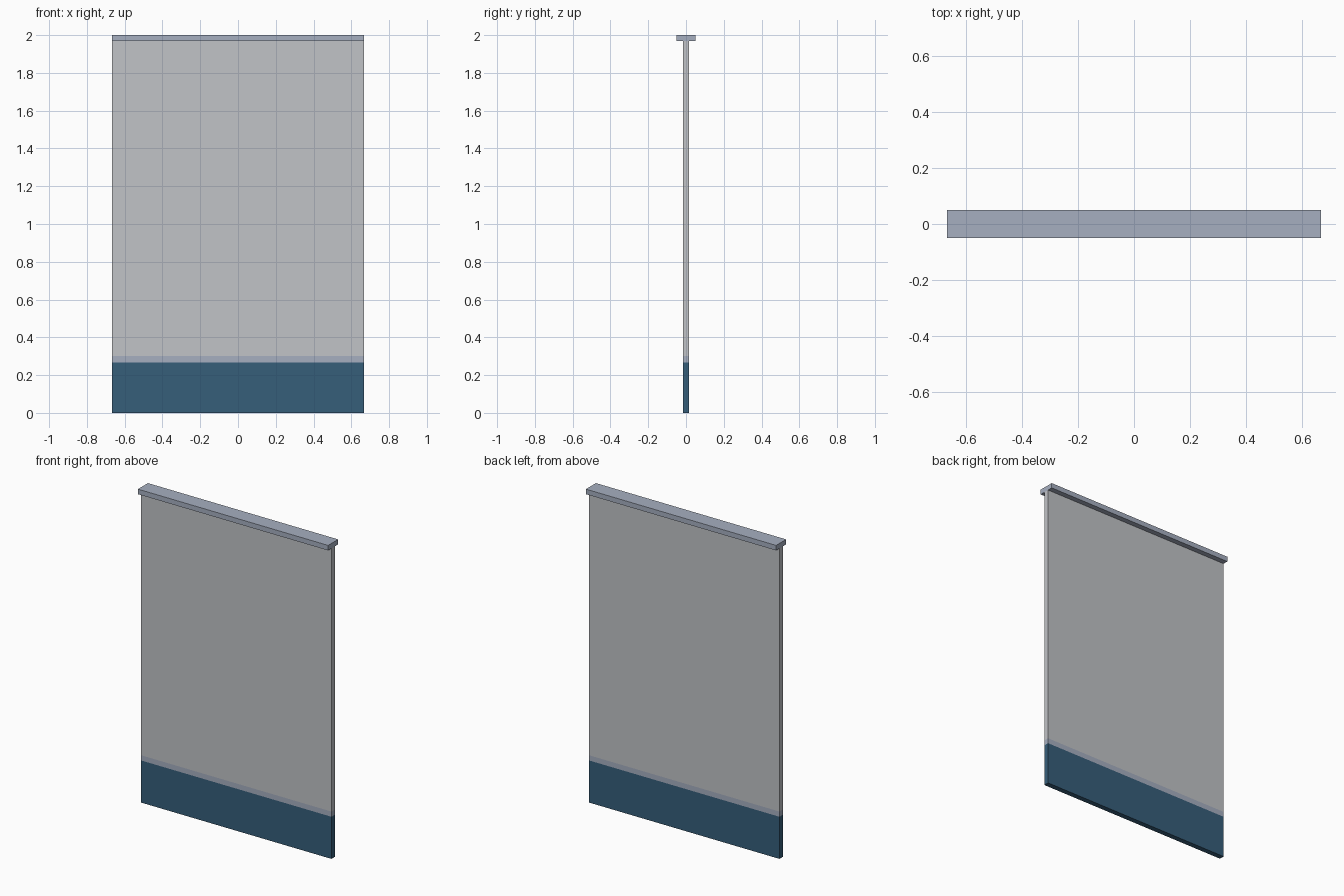
import bpy, bmesh
from mathutils import Vector

if "Cube" in bpy.data.objects:
    bpy.data.objects.remove(bpy.data.objects["Cube"])


def material(name, srgb):
    m = bpy.data.materials.new(name)
    lin = [((c / 255 + 0.055) / 1.055) ** 2.4 for c in srgb]
    m.diffuse_color = (*lin, 1.0)
    m.use_nodes = True
    m.node_tree.nodes["Principled BSDF"].inputs["Base Color"].default_value = m.diffuse_color
    return m


grey = material("light grey panel", (193, 195, 199))
steel = material("blue grey trim", (166, 175, 192))
blue = material("dark blue base", (54, 94, 122))


def box(name, half_x, half_y, z0, z1, mats, cuts=()):
    """Box from z0 to z1, cut into coloured height bands at the given cuts."""
    bm = bmesh.new()
    bmesh.ops.create_cube(bm, size=1)
    for v in bm.verts:
        v.co = Vector((v.co.x * 2 * half_x, v.co.y * 2 * half_y,
                       z0 + (v.co.z + 0.5) * (z1 - z0)))
    for z in cuts:
        bmesh.ops.bisect_plane(bm, geom=bm.verts[:] + bm.edges[:] + bm.faces[:],
                               plane_co=(0, 0, z), plane_no=(0, 0, 1))
    for f in bm.faces:
        f.material_index = sum(f.calc_center_median().z > z for z in cuts)
    me = bpy.data.meshes.new(name)
    bm.to_mesh(me)
    bm.free()
    for m in mats:
        me.materials.append(m)
    ob = bpy.data.objects.new(name, me)
    bpy.context.collection.objects.link(ob)
    return ob


# Thin panel: dark base, narrow trim stripe, grey upper part
box("panel", 0.667, 0.0165, 0.0, 1.968, [blue, steel, grey], cuts=(0.267, 0.3))
# Wider cap rail along the top
box("top_rail", 0.667, 0.05, 1.968, 2.0, [steel])
